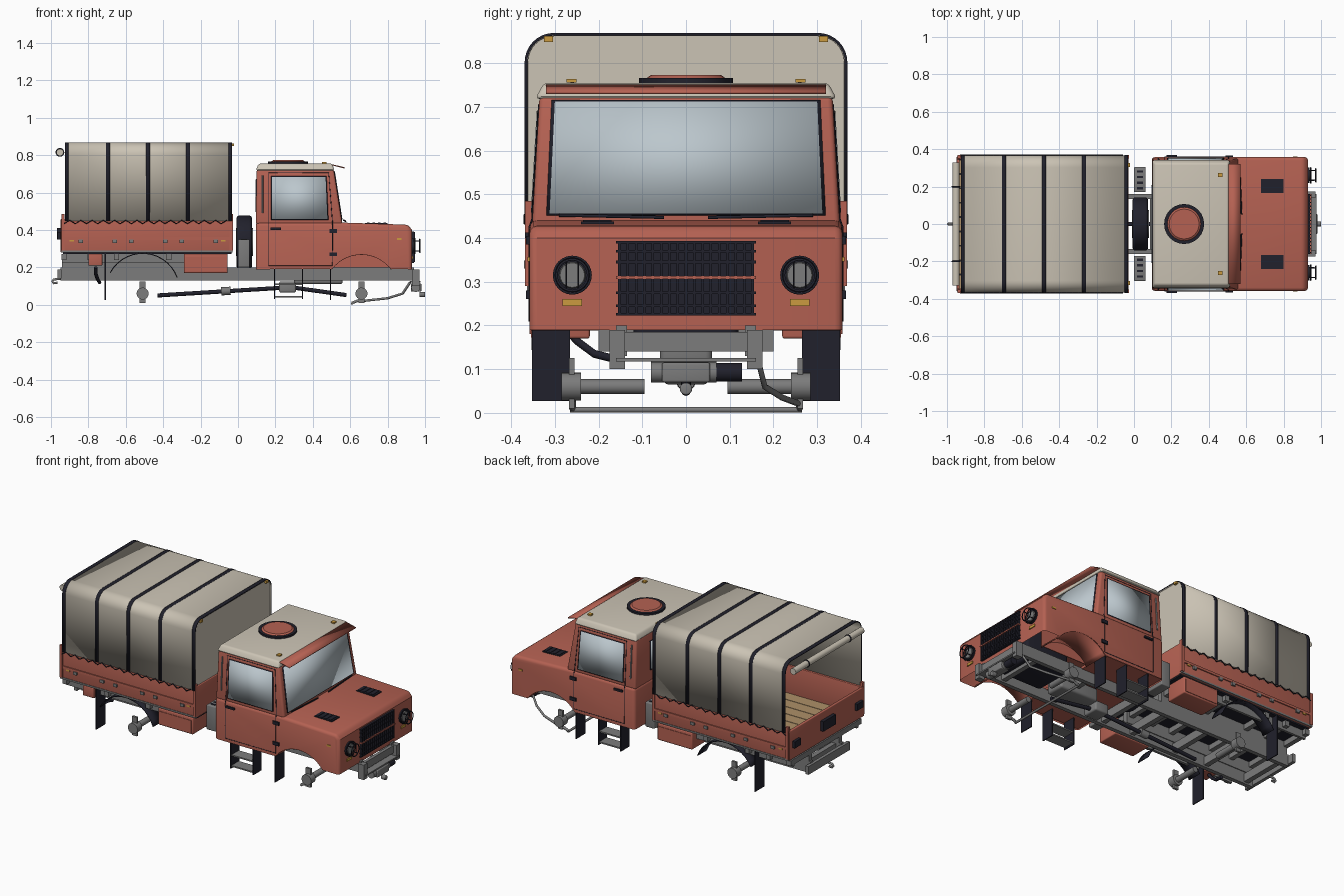
import bpy, bmesh, math
from mathutils import Vector

cube = bpy.data.objects.get("Cube")
if cube:
    bpy.data.objects.remove(cube)

def material(name, *rgb):
    m = bpy.data.materials.new(name)
    m.diffuse_color = (*rgb, 1)
    m.use_nodes = True
    m.node_tree.nodes["Principled BSDF"].inputs["Base Color"].default_value = (*rgb, 1)
    return m

RED = material("brick red paint", .46, .12, .085)
CANVAS = material("cream canvas", .6, .55, .46)
GLASS = material("pale glass", .5, .57, .61)
DARK = material("dark rubber", .015, .015, .025)
STEEL = material("grey steel", .2, .2, .2)
AMBER = material("amber lamp", .6, .33, .05)
WOOD = material("wood planks", .42, .28, .14)
SIDES = (-1, 1)

def link(name, data, mat):
    data.materials.append(mat)
    ob = bpy.data.objects.new(name, data)
    bpy.context.collection.objects.link(ob)
    return ob

def finish(name, bm, mat, bevel=0):
    if bevel:
        edges = [e for e in bm.edges if len(e.link_faces) == 2 and e.calc_face_angle() > .7]
        bmesh.ops.bevel(bm, geom=edges, offset=bevel, segments=3, profile=.5, affect='EDGES')
    me = bpy.data.meshes.new(name)
    bm.to_mesh(me)
    bm.free()
    return link(name, me, mat)

def frustum(name, low, high, z0, z1, mat, bevel=0):
    bm = bmesh.new()
    bmesh.ops.create_cube(bm, size=2)
    for v in bm.verts:
        r = high if v.co.z > 0 else low
        v.co = (r[v.co.x > 0], r[2 + (v.co.y > 0)], z1 if v.co.z > 0 else z0)
    finish(name, bm, mat, bevel)

def box(name, x0, x1, y0, y1, z0, z1, mat, bevel=0):
    r = (x0, x1, min(y0, y1), max(y0, y1))
    frustum(name, r, r, z0, z1, mat, bevel)

def rod(name, a, b, r, mat, r2=None, bevel=0):
    a, b = Vector(a), Vector(b)
    bm = bmesh.new()
    bmesh.ops.create_cone(bm, cap_ends=True, segments=24, radius1=r, radius2=r2 or r, depth=(b - a).length)
    bmesh.ops.transform(bm, matrix=(b - a).to_track_quat('Z', 'Y').to_matrix().to_4x4(), verts=bm.verts)
    bmesh.ops.translate(bm, vec=(a + b) / 2, verts=bm.verts)
    finish(name, bm, mat, bevel)

def tube(name, pts, r, mat, cyclic=False):
    cu = bpy.data.curves.new(name, 'CURVE')
    cu.dimensions = '3D'
    cu.bevel_depth, cu.bevel_resolution, cu.use_fill_caps = r, 1, True
    sp = cu.splines.new('POLY')
    sp.points.add(len(pts) - 1)
    for p, q in zip(sp.points, pts):
        p.co = (*q, 1)
    sp.use_cyclic_u = cyclic
    link(name, cu, mat)

def sweep(name, pts, step, mat, thick):
    bm = bmesh.new()
    a = [bm.verts.new(p) for p in pts]
    b = [bm.verts.new(Vector(p) + Vector(step)) for p in pts]
    for i in range(len(a) - 1):
        bm.faces.new((a[i], a[i + 1], b[i + 1], b[i]))
    mod = finish(name, bm, mat).modifiers.new("thickness", 'SOLIDIFY')
    mod.thickness, mod.offset = thick, 0

def window(name, corners, rim):
    corners = [Vector(p) for p in corners]
    c = sum(corners, Vector()) / 4
    for tag, grow, thick, mat in (("gasket", rim, .006, DARK), ("glass", 0, .009, GLASS)):
        bm = bmesh.new()
        bm.faces.new([bm.verts.new(p + (p - c).normalized() * grow) for p in corners])
        mod = finish(name + "_" + tag, bm, mat).modifiers.new("thickness", 'SOLIDIFY')
        mod.thickness, mod.offset = thick, 0

def arc(cx, cz, r, a0, a1, n=14):
    angles = [math.radians(a0 + (a1 - a0) * i / n) for i in range(n + 1)]
    return [(cx + r * math.cos(a), cz + r * math.sin(a)) for a in angles]

# Cab lower body: side profile with wheel arch, open underneath
arch = arc(.66, .07, .2, 37, 143)
profile = [(.095, .19), (.095, .44), (.545, .44), (.91, .428), (.93, .4), (.93, .19)] + arch
bm = bmesh.new()
near, far = [[bm.verts.new((x, s * .358, z)) for x, z in profile] for s in SIDES]
bm.faces.new(near)
bm.faces.new(far[::-1])
for i in range(5):
    bm.faces.new((near[i], far[i], far[i + 1], near[i + 1]))
bmesh.ops.recalc_face_normals(bm, faces=bm.faces)
finish("cab_body", bm, RED, .018)
box("cab_floor", .1, .5, -.35, .35, .195, .21, RED)
box("engine", .56, .85, -.12, .12, .16, .36, DARK, .02)
# Cab upper body, roof, visor and hatch
frustum("cab_upper", (.095, .558, -.352, .352), (.1, .512, -.335, .335), .43, .725, RED, .012)
frustum("cab_roof", (.095, .515, -.345, .345), (.11, .505, -.325, .325), .718, .755, CANVAS, .011)
sweep("sun_visor", [(.505, -.32, .748), (.57, -.32, .732)], (0, .64, 0), RED, .006)
rod("hatch_ring", (.268, 0, .75), (.268, 0, .766), .107, DARK)
rod("hatch_lid", (.268, 0, .76), (.268, 0, .773), .098, RED, .08)

def screen(z, y):
    return (.558 - (z - .43) * .156, y, z)

def skin(s, x, z):
    return (x, s * (.352 - max(0, z - .43) * .0576 + (.006 if z < .43 else 0)), z)

window("windscreen", [screen(.455, -.312), screen(.455, .312), screen(.712, .3), screen(.712, -.3)], .008)
window("rear_window", [(.097, -.2, .5), (.097, .2, .5), (.099, .2, .67), (.099, -.2, .67)], .008)
door = [(.505, .21), (.505, .425), (.505, .445), (.485, .705), (.165, .705), (.165, .445), (.165, .425), (.165, .21)]
for s in SIDES:
    # Wheel house, door and side fittings
    sweep("front_wheel_house", [(x, s * .2, z) for x, z in arch], (0, s * .155, 0), RED, .005)
    box("wheel_house_wall", .5, .82, s * .2, s * .205, .2, .32, RED)
    window("door_window", [skin(s, *p) for p in ((.182, .458), (.478, .458), (.468, .684), (.182, .684))], .007)
    tube("door_seam", [skin(s, *p) for p in door], .0022, DARK, True)
    box("door_handle", .175, .23, s * .35, s * .368, .4, .412, DARK)
    for z in (.395, .27):
        box("door_hinge", .488, .53, s * .35, s * .366, z - .01, z + .01, DARK)
    tube("pillar_vent", [skin(s, .13, .49), skin(s, .13, .69)], .005, STEEL)
    box("side_repeater", .85, .875, s * .35, s * .362, .346, .356, AMBER)
    # Roof marker lamps, wipers and bonnet vents
    rod("marker_stalk", (.46, s * .26, .745), (.46, s * .26, .762), .004, DARK)
    box("roof_marker", .45, .473, s * .25, s * .273, .756, .764, AMBER)
    tube("wiper", [(.575, s * .05, .447), (.565, s * .29, .452)], .004, DARK)
    box("bonnet_vent", .68, .8, s * .165, s * .24, .427, .438, DARK)
    for i in range(4):
        box("vent_rib", .69 + i * .029, .703 + i * .029, s * .17, s * .235, .436, .441, DARK)
    # Headlamp with wire guard, and turn signal
    rod("headlamp_rim", (.92, s * .26, .315), (.938, s * .26, .315), .042, DARK)
    rod("headlamp_lens", (.925, s * .26, .315), (.944, s * .26, .315), .035, STEEL, .028)
    for x, r in ((.945, .042), (.972, .036)):
        tube("lamp_guard_ring", [(x, s * .26 + a, b) for a, b in arc(0, .315, r, 0, 345, 23)], .003, DARK, True)
    for a, b in arc(0, .315, .038, 45, 315, 3):
        tube("lamp_guard_strut", [(.93, s * .26 + a, b), (.972, s * .26 + a * .95, b)], .003, DARK)
    for y in (s * .26 - .014, s * .26 + .014):
        tube("lamp_guard_bar", [(.972, y, .282), (.972, y, .348)], .002, DARK)
    box("turn_signal", .92, .936, s * .238, s * .282, .245, .26, AMBER)
# Radiator grille
box("grille_recess", .925, .933, -.155, .155, .228, .388, DARK)
box("grille_red_bar", .93, .948, -.16, .16, .306, .313, RED)
for i in range(17):
    box("grille_bar", .93, .945, i * .019 - .155, i * .019 - .149, .228, .39, DARK)
for z in (.226, .245, .275, .345, .37, .39):
    box("grille_cross_bar", .93, .942, -.16, .16, z - .003, z + .003, DARK)

# Load bed: plank floor, boards and fittings
box("bed_underside", -.935, -.035, -.345, .345, .272, .28, DARK)
for i in range(9):
    box("floor_plank", -.935, -.035, i * .0768 - .345, i * .0768 - .272, .278, .292, WOOD)
box("tailgate", -.948, -.932, -.36, .36, .28, .458, RED, .004)
box("bed_headboard", -.046, -.03, -.36, .36, .28, .47, RED, .004)
box("rear_plate", -.968, -.945, -.06, .06, .35, .41, DARK)
for s in SIDES:
    box("side_board", -.945, -.03, s * .345, s * .361, .28, .46, RED, .004)
    box("board_rib", -.94, -.035, s * .358, s * .367, .347, .362, RED)
    box("bed_edge", -.945, -.03, s * .345, s * .364, .28, .29, STEEL)
    box("tail_lamp", -.965, -.945, s * .27, s * .33, .35, .39, DARK)
    for x in (-.945, -.045):
        box("corner_post", x, x + .018, s * .35, s * .368, .29, .485, RED)
    for x in (-.84, -.66, -.57, -.39, -.3, -.12):
        box("board_latch", x - .012, x + .012, s * .355, s * .371, .33, .348, STEEL)
    for x in (-.89, -.08):
        box("side_reflector", x - .012, x + .012, s * .355, s * .366, .338, .347, AMBER)
    tube("canvas_lacing", [(-.93 + i * .03, s * .369, .434 + .018 * (i % 2)) for i in range(30)], .003, DARK)

# Canvas cover with straps, front panel and rolled rear flap
def hoop(x, grow=0):
    half = [(.364 + grow, .448)] + arc(.302, .802, .062 + grow, 0, 90, 8)
    return [(x, y, z) for y, z in half] + [(x, -y, z) for y, z in half[::-1]]

sweep("canvas_cover", hoop(-.925), (.893, 0, 0), CANVAS, .005)
bm = bmesh.new()
bm.faces.new([bm.verts.new(p) for p in hoop(-.036, -.002)])
finish("canvas_front", bm, CANVAS)
for x in (-.926, -.705, -.492, -.277, -.052):
    sweep("canvas_strap", hoop(x, .002), (.021, 0, 0), DARK, .006)
rod("rolled_flap", (-.952, -.33, .815), (-.952, .33, .815), .019, CANVAS)
for s in SIDES:
    box("cover_marker", -.035, -.022, s * .304, s * .325, .848, .862, AMBER)
    tube("flap_strap", [(x, s * .2, z) for x, z in arc(-.952, .815, .02, 0, 345, 15)], .004, DARK, True)

# Chassis frame and front winch
for x in (-.93, -.79, -.65, -.37, -.23, -.09):
    box("bed_cross_beam", x - .014, x + .014, -.34, .34, .24, .272, STEEL)
for x in (-.9, -.62, -.4, -.1, .1, .45, .8):
    box("chassis_cross_member", x - .015, x + .015, -.14, .14, .14, .19, STEEL)
box("rear_bumper", -.965, -.945, -.2, .2, .14, .19, STEEL)
tube("tow_hook", [(-.95, 0, .14), (-.985, 0, .135), (-.993, 0, .125), (-.985, 0, .115), (-.965, 0, .118)], .007, STEEL)
box("front_beam", .93, .95, -.165, .165, .14, .185, STEEL)
box("winch_tray", .92, .975, -.16, .16, .118, .126, STEEL)
rod("winch_drum", (.95, -.08, .093), (.95, .07, .093), .024, STEEL)
rod("winch_motor", (.95, .07, .093), (.95, .128, .093), .021, DARK)
box("winch_mount", .925, .98, -.055, .055, .07, .115, STEEL, .005)
rod("winch_hook", (.97, 0, .055), (1, 0, .055), .014, STEEL, bevel=.004)
# Transfer case, drive shafts, steering rods and exhaust
box("transfer_case", .22, .31, -.05, .05, .065, .125, STEEL, .01)
box("gearbox", .3, .56, -.06, .06, .11, .19, STEEL, .015)
rod("rear_shaft", (-.43, 0, .05), (.22, 0, .09), .011, DARK)
rod("front_shaft", (.31, 0, .09), (.58, 0, .052), .011, DARK)
rod("shaft_bearing", (-.09, 0, .072), (-.04, 0, .075), .022, STEEL)
tube("tie_rod", [(.61, -.265, .007), (.61, .265, .007)], .007, STEEL)
tube("drag_link", [(.66, .26, .02), (.8, .22, .035), (.88, .18, .06), (.92, .165, .12)], .007, STEEL)
tube("exhaust_pipe", [(-.76, -.28, .2), (-.76, -.25, .165), (-.75, -.21, .135), (-.74, -.15, .12)], .01, DARK)
for s in SIDES:
    # Frame rails, axle stubs and hubs
    box("chassis_rail", -.95, .94, s * .135, s * .16, .13, .2, STEEL)
    box("bed_subframe_rail", -.94, -.06, s * .13, s * .16, .2, .272, STEEL)
    box("bed_outer_rail", -.94, -.2, s * .3, s * .315, .225, .272, STEEL)
    box("bumper_bracket", .93, .97, s * .14, s * .175, .1, .19, STEEL)
    tube("steering_arm", [(.66, s * .26, .03), (.61, s * .26, .01)], .008, STEEL)
    for x in (-.51, .66):
        rod("axle_tube", (x, s * .095, .06), (x, s * .25, .06), .017, STEEL)
        rod("wheel_hub", (x, s * .24, .06), (x, s * .285, .06), .032, STEEL)
        box("hub_bracket", x - .016, x + .016, s * .255, s * .268, .01, .125, STEEL)
    # Mudguards, flaps, steps and lockers
    sweep("rear_mudguard", [(x, s * .265, z) for x, z in arc(-.51, .078, .197, 20, 152)], (0, s * .088, 0), DARK, .005)
    box("rear_mud_flap", -.713, -.707, s * .265, s * .352, .027, .275, DARK)
    box("front_mud_flap", .492, .498, s * .265, s * .352, .027, .195, DARK)
    for x in (.195, .345):
        box("step_side", x - .003, x + .003, s * .27, s * .35, .03, .195, DARK)
    for z in (.04, .105):
        box("step_tread", .195, .345, s * .275, s * .345, z, z + .008, STEEL)
    box("tool_locker", -.29, -.055, s * .22, s * .355, .17, .272, RED, .006)
    box("locker_lid", -.28, -.065, s * .35, s * .358, .18, .255, RED)
    box("battery_box", 0, .062, s * .17, s * .305, .2, .35, STEEL, .005)
    for i in range(4):
        box("box_slot", .015, .047, s * (.185 + i * .03), s * (.197 + i * .03), .346, .353, DARK)
box("small_locker", -.8, -.725, -.35, -.24, .21, .272, RED, .004)
rod("spare_tyre", (-.008, 0, .335), (.075, 0, .335), .142, DARK, bevel=.015)
rod("spare_rim", (-.012, 0, .335), (.079, 0, .335), .075, STEEL)

# Smooth shading with sharp edges kept
bpy.ops.object.select_all(action='DESELECT')
for ob in [o for o in bpy.context.scene.objects if o.type == 'MESH']:
    ob.select_set(True)
    bpy.context.view_layer.objects.active = ob
bpy.ops.object.shade_smooth_by_angle(angle=math.radians(35))
